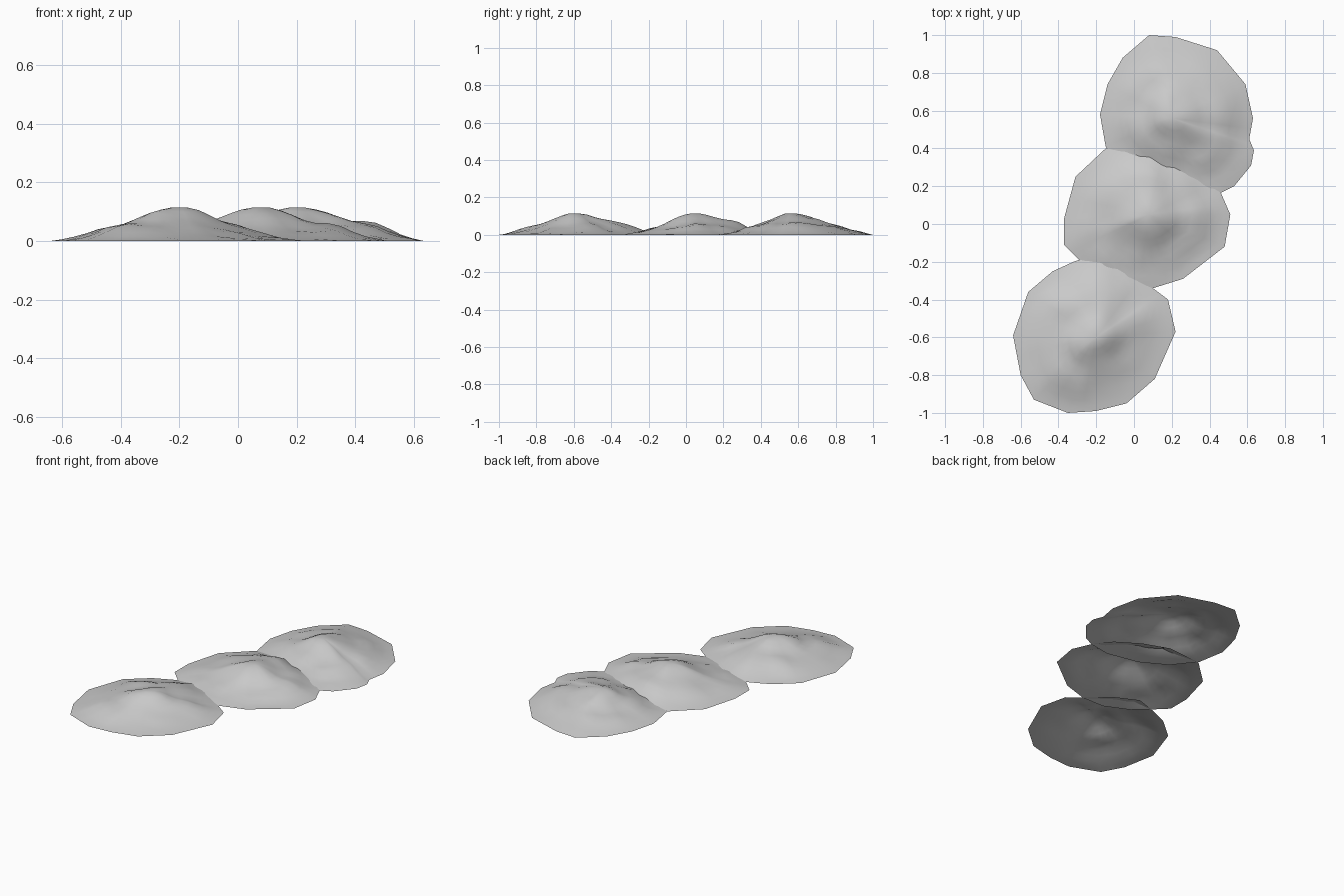
import bpy, bmesh, math, random
from mathutils import Vector, noise

if "Cube" in bpy.data.objects:
    bpy.data.objects.remove(bpy.data.objects["Cube"])

grey = bpy.data.materials.new("stone grey")
grey.diffuse_color = (0.6, 0.6, 0.6, 1)
grey.use_nodes = True
grey.node_tree.nodes["Principled BSDF"].inputs["Base Color"].default_value = grey.diffuse_color

HEIGHT = 0.115
# Radius fractions with the height of a hollow slope and of a ridge
T = [0.07, 0.16, 0.25, 0.34, 0.43, 0.53, 0.63, 0.73, 0.83, 0.92, 1.0]
HOLLOW = [0.99, 0.88, 0.73, 0.58, 0.43, 0.29, 0.18, 0.11, 0.06, 0.025, 0]
RIDGE = [0.99, 0.92, 0.82, 0.74, 0.68, 0.64, 0.56, 0.40, 0.22, 0.09, 0]


def ridge_weight(weights, angle):
    """Blend eight compass weights, starting at +x, counter-clockwise."""
    f = (angle / (math.pi / 4)) % 8
    i = int(f) % 8
    s = f - int(f)
    return weights[i] * (1 - s) + weights[(i + 1) % 8] * s


def hill(name, peak, rim, weights, seed):
    """Open shell with rings running from the peak out to an irregular rim."""
    bm = bmesh.new()
    centre = Vector(peak)
    # Halve each rim side so the slopes can bend between the corners
    outline = []
    for a, b in zip(rim, rim[1:] + rim[:1]):
        a, b = Vector(a), Vector(b)
        outline += [a, (a + b) / 2]
    top = bm.verts.new((*peak, HEIGHT))
    rings = []
    for t, low, high in zip(T, HOLLOW, RIDGE):
        ring = []
        for p in outline:
            d = p - centre
            w = ridge_weight(weights, math.atan2(d.y, d.x))
            q = centre + d * t
            bump = noise.noise(Vector((q.x * 9, q.y * 9, seed))) * 0.014
            z = HEIGHT * (low + (high - low) * w)
            z += bump * min(1, 5 * t * (1 - t)) * (t > 0.1)
            ring.append(bm.verts.new((q.x, q.y, max(z, 0))))
        rings.append(ring)
    n = len(outline)
    for i in range(n):
        j = (i + 1) % n
        bm.faces.new((top, rings[0][i], rings[0][j]))
        for a, b in zip(rings, rings[1:]):
            bm.faces.new((a[i], b[i], b[j], a[j]))
    bmesh.ops.recalc_face_normals(bm, faces=bm.faces)
    if sum(f.normal.z for f in bm.faces) < 0:
        bmesh.ops.reverse_faces(bm, faces=bm.faces)
    for f in bm.faces:
        f.smooth = True
    mesh = bpy.data.meshes.new(name)
    bm.to_mesh(mesh)
    bm.free()
    mesh.materials.append(grey)
    ob = bpy.data.objects.new(name, mesh)
    bpy.context.collection.objects.link(ob)


# Rims run counter-clockwise
hill("front_hill", (-0.20, -0.60),
     [(0.22, -0.57), (0.18, -0.40), (0.10, -0.34), (-0.03, -0.22), (-0.17, -0.15),
      (-0.32, -0.20), (-0.43, -0.25), (-0.56, -0.36), (-0.64, -0.59), (-0.60, -0.80),
      (-0.53, -0.93), (-0.35, -1.0), (-0.20, -0.99), (-0.04, -0.95), (0.11, -0.82)],
     [0.2, 0.4, 1.0, 0.6, 0.4, 0.5, 0.1, 0.0], 1.3)
hill("middle_hill", (0.08, 0.05),
     [(0.51, 0.05), (0.46, 0.165), (0.38, 0.27), (0.24, 0.36), (0.08, 0.42),
      (-0.15, 0.40), (-0.31, 0.25), (-0.37, 0.03), (-0.37, -0.11), (-0.30, -0.18),
      (-0.20, -0.27), (-0.05, -0.34), (0.10, -0.34), (0.26, -0.29), (0.48, -0.12)],
     [0.5, 0.6, 0.9, 0.5, 0.4, 0.4, 0.2, 0.1], 4.7)
hill("back_hill", (0.20, 0.56),
     [(0.63, 0.56), (0.59, 0.74), (0.44, 0.92), (0.22, 0.99), (0.08, 1.0),
      (-0.06, 0.88), (-0.14, 0.74), (-0.18, 0.58), (-0.15, 0.41), (-0.04, 0.27),
      (0.12, 0.18), (0.32, 0.14), (0.46, 0.165), (0.53, 0.20), (0.62, 0.31),
      (0.635, 0.39), (0.61, 0.45)],
     [0.9, 0.5, 0.6, 0.4, 0.4, 0.2, 0.1, 0.4], 8.1)
